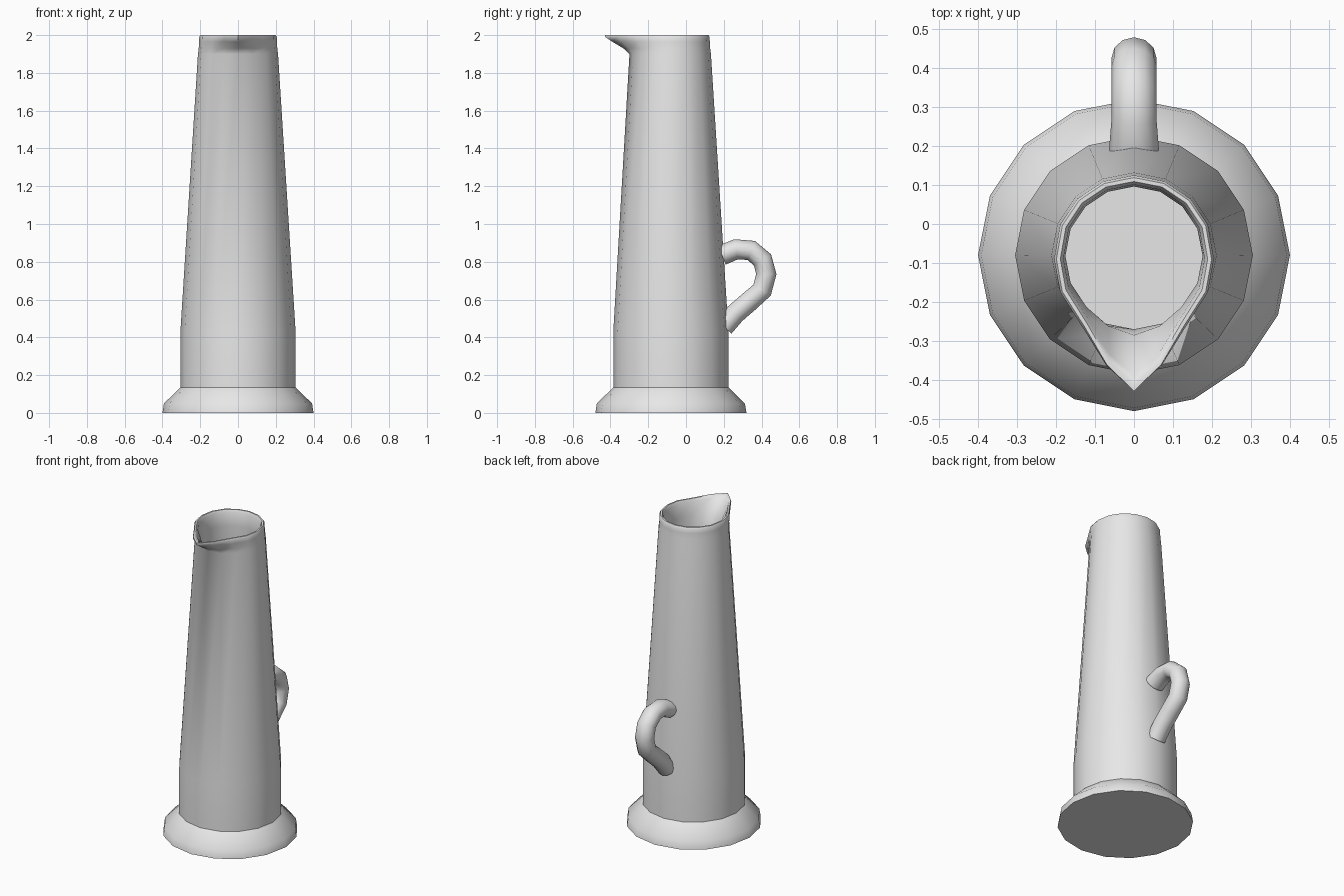
import bpy, bmesh, math
from mathutils import Vector

cube = bpy.data.objects.get("Cube")
if cube:
    bpy.data.objects.remove(cube, do_unlink=True)

grey = bpy.data.materials.new("plain_grey")
grey.use_nodes = True
grey.diffuse_color = (0.8, 0.8, 0.8, 1)
grey.node_tree.nodes["Principled BSDF"].inputs["Base Color"].default_value = grey.diffuse_color

SIDES = 16
AXIS_Y = -0.08
# Forward pull of the rim for each step away from the front
SPOUT_PULL = [0.145, 0.095, 0.04, 0.017, 0.01]


def skin(name, rings, angle):
    """Join rings of points into a closed, capped, smooth-shaded tube."""
    bm = bmesh.new()
    loops = [[bm.verts.new(p) for p in ring] for ring in rings]
    count = len(loops[0])
    for a, b in zip(loops, loops[1:]):
        for i in range(count):
            j = (i + 1) % count
            bm.faces.new((a[i], a[j], b[j], b[i]))
    bm.faces.new(loops[0][::-1])
    bm.faces.new(loops[-1])
    bmesh.ops.recalc_face_normals(bm, faces=bm.faces)
    mesh = bpy.data.meshes.new(name)
    bm.to_mesh(mesh)
    bm.free()
    mesh.materials.append(grey)
    obj = bpy.data.objects.new(name, mesh)
    bpy.context.collection.objects.link(obj)
    bpy.ops.object.select_all(action="DESELECT")
    obj.select_set(True)
    bpy.context.view_layer.objects.active = obj
    bpy.ops.object.shade_smooth_by_angle(angle=math.radians(angle))
    return obj


def turned_ring(radius, z, spout=0.0):
    """Ring around the jug axis, its front drawn out into a spout."""
    ring = []
    for k in range(SIDES):
        a = math.tau * k / SIDES
        step = min(k, SIDES - k)
        pull = SPOUT_PULL[step] * spout if step < len(SPOUT_PULL) else 0
        pinch = 1 - 0.09 * spout if step in (1, 2) else 1
        ring.append((radius * math.sin(a) * pinch,
                     AXIS_Y - radius * math.cos(a) - pull, z))
    return ring


# Flared foot
skin("foot", [turned_ring(*p) for p in ((0.4, 0), (0.392, 0.05), (0.305, 0.135))], 40)

# Tapered body: outer wall, rounded rim with spout, inner wall and floor
body_profile = [
    (0.305, 0.125), (0.305, 0.43), (0.212, 1.9, 0.05), (0.208, 1.93, 0.3),
    (0.206, 1.965, 0.72), (0.205, 1.99, 0.98), (0.199, 2.0, 1.03),
    (0.189, 2.0, 1.0), (0.181, 1.985, 0.9), (0.176, 1.9, 0.2),
    (0.19, 1.75), (0.28, 0.43), (0.28, 0.16),
]
skin("body", [turned_ring(*p) for p in body_profile], 50)

# Curved handle at the back, swept along a side path of (y, z)
path = [Vector((0, y, z)) for y, z in (
    (0.19, 0.835), (0.265, 0.866), (0.345, 0.86), (0.405, 0.81), (0.425, 0.735),
    (0.403, 0.65), (0.335, 0.59), (0.26, 0.525), (0.2, 0.455))]
across = Vector((1, 0, 0))
handle_rings = []
for i, centre in enumerate(path):
    along = (path[min(i + 1, len(path) - 1)] - path[max(i - 1, 0)]).normalized()
    up = across.cross(along)
    width = 0.064 if i == 0 else 0.058
    handle_rings.append([
        centre + across * width * math.cos(t) + up * 0.054 * math.sin(t)
        for t in (math.tau * k / 12 for k in range(12))])
skin("handle", handle_rings, 50)
